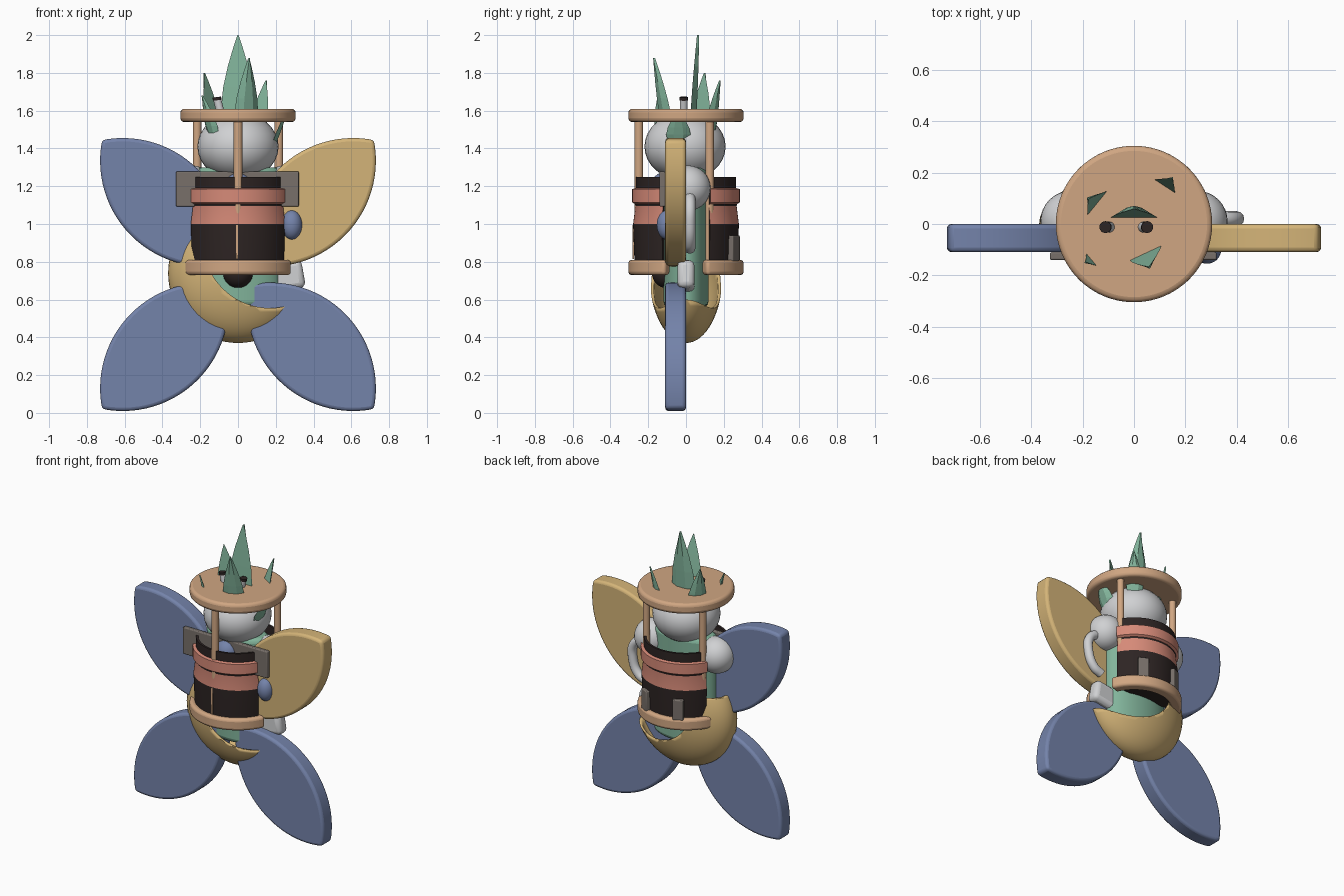
import bpy, bmesh, math
from mathutils import Vector, Matrix

if "Cube" in bpy.data.objects:
    bpy.data.objects.remove(bpy.data.objects["Cube"], do_unlink=True)


def material(name, *rgb):
    col = [(c / 255 / 12.92 if c < 10 else ((c / 255 + 0.055) / 1.055) ** 2.4) for c in rgb] + [1]
    m = bpy.data.materials.new(name)
    m.use_nodes = True
    m.diffuse_color = col
    bsdf = m.node_tree.nodes["Principled BSDF"]
    bsdf.inputs["Base Color"].default_value = col
    bsdf.inputs["Roughness"].default_value = 0.6
    return m


BLUE = material("petal blue", 116, 131, 170)
YELLOW = material("golden yellow", 212, 180, 120)
TAN = material("wood tan", 208, 166, 130)
PINK = material("salmon pink", 214, 138, 120)
GREEN = material("leaf green", 130, 180, 155)
GREY = material("light grey", 208, 209, 211)
DARK = material("dark brown", 45, 36, 35)
STONE = material("stone grey", 120, 112, 106)


def finish(name, bm, mats, bevel=0, smooth=True):
    bmesh.ops.recalc_face_normals(bm, faces=bm.faces)
    me = bpy.data.meshes.new(name)
    bm.to_mesh(me)
    bm.free()
    ob = bpy.data.objects.new(name, me)
    bpy.context.collection.objects.link(ob)
    for m in mats:
        me.materials.append(m)
    if bevel:
        b = ob.modifiers.new("bevel", "BEVEL")
        b.width, b.segments, b.limit_method = bevel, 3, "ANGLE"
        b.angle_limit = math.radians(40)
    bpy.ops.object.select_all(action="DESELECT")
    ob.select_set(True)
    bpy.context.view_layer.objects.active = ob
    if smooth:
        bpy.ops.object.shade_smooth_by_angle(angle=math.radians(40))
    return ob


def ball(name, loc, radii, mat, seg=32):
    bm = bmesh.new()
    bmesh.ops.create_uvsphere(bm, u_segments=seg, v_segments=seg // 2, radius=1)
    bmesh.ops.scale(bm, vec=radii, verts=bm.verts)
    bmesh.ops.translate(bm, vec=loc, verts=bm.verts)
    return finish(name, bm, [mat])


def rod(name, a, b, r, mat, seg=20, bevel=0, squash=1):
    a, b = Vector(a), Vector(b)
    bm = bmesh.new()
    bmesh.ops.create_cone(bm, cap_ends=True, segments=seg, radius1=r, radius2=r, depth=(b - a).length)
    bmesh.ops.scale(bm, vec=(1, squash, 1), verts=bm.verts)
    turn = Vector((0, 0, 1)).rotation_difference(b - a).to_matrix().to_4x4()
    bmesh.ops.transform(bm, matrix=Matrix.Translation((a + b) / 2) @ turn, verts=bm.verts)
    return finish(name, bm, [mat], bevel)


def box(name, loc, size, mat, bevel=0, axis="Z", angle=0):
    bm = bmesh.new()
    bmesh.ops.create_cube(bm, size=1)
    bmesh.ops.scale(bm, vec=size, verts=bm.verts)
    turn = Matrix.Rotation(math.radians(angle), 4, axis)
    bmesh.ops.transform(bm, matrix=Matrix.Translation(loc) @ turn, verts=bm.verts)
    return finish(name, bm, [mat], bevel)


def sector(name, profile, a0, a1, mats, second=(), bevel=0, n=32):
    """Sweep a closed (radius, z) profile around z between two angles."""
    bm = bmesh.new()
    rings = []
    for i in range(n + 1):
        a = math.radians(a0 + (a1 - a0) * i / n)
        rings.append([bm.verts.new((r * math.cos(a), r * math.sin(a), z)) for r, z in profile])
    k = len(profile)
    for p, q in zip(rings, rings[1:]):
        for j in range(k):
            f = bm.faces.new((p[j], p[(j + 1) % k], q[(j + 1) % k], q[j]))
            f.material_index = 1 if j in second else 0
    bm.faces.new(rings[0])
    bm.faces.new(rings[-1])
    return finish(name, bm, mats, bevel)


# Four petals: each outline is the overlap of two circles
def petal(name, sx, up, mat):
    r, half, n = 0.56, 0.311, 28
    reach = math.acos(half / r)
    bm = bmesh.new()
    front = []
    for side in (1, -1):
        for i in range(n):
            a = reach * (1 - 2 * i / n)
            u, v = side * (r * math.cos(a) - half), side * r * math.sin(a)
            x, z = 0.39 + (u + v) * math.sqrt(0.5), 0.35 + (u - v) * math.sqrt(0.5)
            front.append(bm.verts.new((sx * x, -0.11, 1.465 - z if up else z)))
    face = bm.faces.new(front)
    new = bmesh.ops.extrude_face_region(bm, geom=[face])["geom"]
    bmesh.ops.translate(bm, vec=(0, 0.11, 0), verts=[g for g in new if isinstance(g, bmesh.types.BMVert)])
    finish(name, bm, [mat], 0.018)


petal("upper_left_petal", 1, True, YELLOW)
petal("upper_right_petal", -1, True, BLUE)
petal("lower_left_petal", 1, False, BLUE)
petal("lower_right_petal", -1, False, BLUE)

# Hollow bowl with a round bite taken out of it
bm = bmesh.new()
bmesh.ops.create_uvsphere(bm, u_segments=48, v_segments=32, radius=1)
bmesh.ops.scale(bm, vec=(0.37, 0.195, 0.37), verts=bm.verts)
bmesh.ops.translate(bm, vec=(0, 0, 0.74), verts=bm.verts)
bowl = finish("bowl", bm, [YELLOW])
cutter = rod("bowl_cutter", (0.17, -0.5, 0.91), (0.17, 0.5, 0.91), 0.355, YELLOW, 64)
top_cutter = box("bowl_top_cutter", (0, 0, 1.1), (1, 1, 0.36), YELLOW)
shell = bowl.modifiers.new("thickness", "SOLIDIFY")
shell.thickness = 0.015
for c in (cutter, top_cutter):
    c.hide_render = True
    c.hide_set(True)
    cut = bowl.modifiers.new("cut", "BOOLEAN")
    cut.operation, cut.object, cut.solver = "DIFFERENCE", c, "EXACT"

# Body, head and limbs
rod("body", (0, 0.0, 0.56), (0, 0.0, 1.3), 0.23, GREEN, 40, 0.03, 0.52)
ball("head", (0, -0.005, 1.41), (0.215, 0.215, 0.18), GREY)
ball("belly_button", (0, -0.1, 0.74), (0.08, 0.08, 0.08), DARK)
for side, s in (("left", 1), ("right", -1)):
    ball(side + "_shoulder", (s * 0.245, 0.01, 1.19), (0.12, 0.12, 0.12), GREY)
box("hip_block", (0.12, 0, 0.70), (0.46, 0.09, 0.15), GREY, 0.03, "Y", -10)

# Hooked left arm and hand
curve = bpy.data.curves.new("left_arm", "CURVE")
curve.dimensions, curve.bevel_depth, curve.use_fill_caps = "3D", 0.03, True
path = [(0.30, 1.16), (0.385, 1.10), (0.395, 1.0), (0.35, 0.90), (0.29, 0.87)]
spline = curve.splines.new("BEZIER")
spline.bezier_points.add(len(path) - 1)
for p, (x, z) in zip(spline.bezier_points, path):
    p.co = (x, 0.02, z)
    p.handle_left_type = p.handle_right_type = "AUTO"
curve.materials.append(GREY)
arm = bpy.data.objects.new("left_arm", curve)
bpy.context.collection.objects.link(arm)
ball("left_hand", (0.285, -0.1, 0.995), (0.055, 0.055, 0.078), BLUE)

# Drum shells, base rings and floors, front and back
drum = [(0.25, 0.78), (0.25, 1.25), (0.265, 1.25), (0.265, 1.19), (0.285, 1.185), (0.285, 1.115),
        (0.27, 1.105), (0.268, 1.095), (0.28, 1.0), (0.28, 0.995), (0.272, 0.78)]
ring = [(0.23, 0.73), (0.305, 0.73), (0.305, 0.81), (0.23, 0.81)]
for side, mid in (("front", 270), ("back", 90)):
    sector(side + "_drum_shell", drum, mid - 63, mid + 63, [DARK, PINK], (3, 4, 5, 7))
    sector(side + "_base_ring", ring, mid - 69, mid + 69, [TAN], bevel=0.022)
    bm = bmesh.new()
    arc = [math.radians(mid - 66 + 132 * i / 24) for i in range(25)]
    floor = bm.faces.new([bm.verts.new((0.25 * math.cos(a), 0.25 * math.sin(a), 0.755)) for a in arc])
    new = bmesh.ops.extrude_face_region(bm, geom=[floor])["geom"]
    bmesh.ops.translate(bm, vec=(0, 0, 0.03), verts=[g for g in new if isinstance(g, bmesh.types.BMVert)])
    finish(side + "_floor", bm, [DARK])
box("front_seam", (-0.005, -0.278, 0.905), (0.012, 0.008, 0.18), TAN)
for i, deg in enumerate((62, 115)):
    a = math.radians(deg)
    box(f"back_block_{i + 1}", (0.28 * math.cos(a), 0.28 * math.sin(a), 0.87), (0.04, 0.07, 0.14),
        STONE, 0.006, "Z", deg)

# Cross plank with a small blue knob behind the front shell
box("cross_plank", (-0.003, -0.125, 1.185), (0.65, 0.03, 0.185), STONE, 0.006)
ball("blue_knob", (0, -0.11, 1.19), (0.08, 0.08, 0.085), BLUE)

# Roof disc on three posts
rod("roof_disc", (0, 0, 1.54), (0, 0, 1.61), 0.305, TAN, 64, 0.02)
for i, deg in enumerate((-90, 30, 150)):
    x, y = 0.25 * math.cos(math.radians(deg)), 0.25 * math.sin(math.radians(deg))
    rod(f"post_{i + 1}", (x, y, 0.8), (x, y, 1.56), 0.023, TAN)

# Two short antennae with dark tips
for side, x, lean in (("left", 0.03, 0.02), ("right", -0.09, -0.02)):
    rod(side + "_antenna", (x - lean, -0.012, 1.5), (x + lean, -0.012, 1.66), 0.021, GREY)
    rod(side + "_antenna_tip", (x + lean, -0.012, 1.655), (x + lean * 1.1, -0.012, 1.672), 0.023, DARK)


# Crown of pointed, slightly bowed leaves
def leaf(name, base, tip, width, deg):
    base, tip = Vector(base), Vector(tip)
    out = Vector((math.cos(math.radians(deg)), math.sin(math.radians(deg)), 0))
    across = Vector((-out.y, out.x, 0))
    section = [(-1, -0.2), (-0.4, 0.15), (0.4, 0.15), (1, -0.2), (0.4, -0.2), (-0.4, -0.2)]
    bm = bmesh.new()
    rows = []
    for t, w in ((0, 0.8), (0.3, 1), (0.5, 0.87), (0.7, 0.6), (0.88, 0.28), (1, 0.04)):
        c = base.lerp(tip, t)
        depth = width / 2 * (0.35 + 0.65 * w)
        rows.append([bm.verts.new(c + across * (u * w * width / 2) + out * (v * depth)) for u, v in section])
    for p, q in zip(rows, rows[1:]):
        for j in range(6):
            k = (j + 1) % 6
            bm.faces.new((p[j], p[k], q[k], q[j]))
    bm.faces.new(rows[0])
    bm.faces.new(rows[-1])
    finish(name, bm, [GREEN], smooth=False)


leaf("tall_leaf", (0, 0.035, 1.45), (0, 0.065, 2.0), 0.18, 90)
leaf("front_leaf", (0.045, -0.1, 1.45), (0.06, -0.17, 1.88), 0.14, -65)
leaf("back_right_leaf", (-0.13, 0.08, 1.45), (-0.18, 0.10, 1.80), 0.13, 141)
leaf("back_left_leaf", (0.10, 0.13, 1.45), (0.15, 0.18, 1.76), 0.11, 57)
leaf("front_right_leaf", (-0.13, -0.13, 1.45), (-0.19, -0.15, 1.68), 0.10, 220)
leaf("side_leaf", (0.19, -0.04, 1.42), (0.26, -0.04, 1.6), 0.13, 0)
